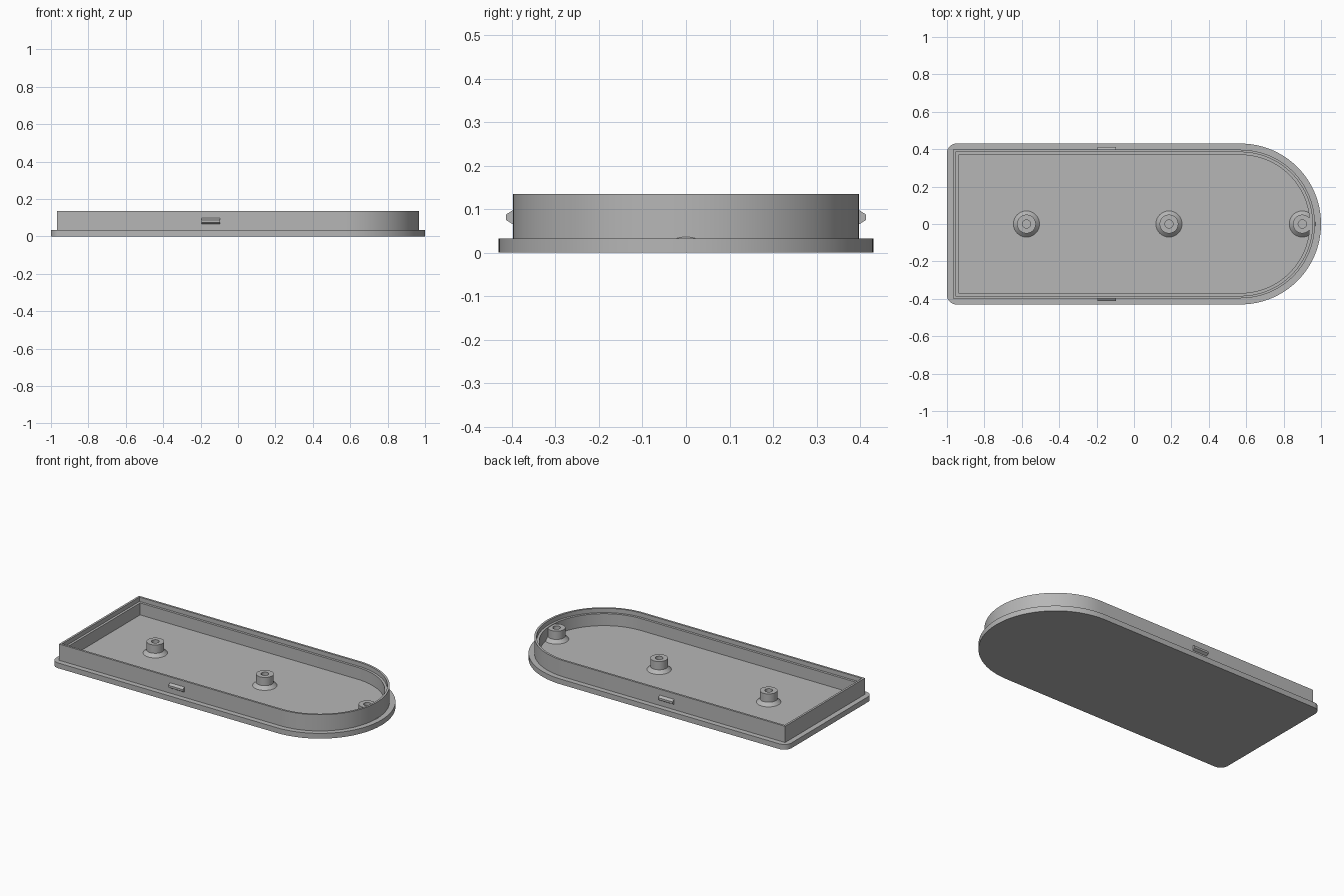
import bpy, bmesh, math

if "Cube" in bpy.data.objects:
    bpy.data.objects.remove(bpy.data.objects["Cube"])

grey = bpy.data.materials.new("light grey plastic")
grey.diffuse_color = (0.47, 0.47, 0.47, 1)
grey.use_nodes = True
grey.node_tree.nodes["Principled BSDF"].inputs["Base Color"].default_value = grey.diffuse_color

BASE_Z = 0.033      # top of the base plate / tray floor
WALL_Z = 0.135      # rim of the wall
STEP_Z = 0.108      # ledge inside the wall
HALF_W = 0.43
ARC_X = 0.57        # centre of the rounded end


def outline(inset, corner=0.0):
    """Straight-sided outline with a half-round right end, counter-clockwise."""
    r, left = HALF_W - inset, -1 + inset
    pts = []
    for i in range(65):
        a = -math.pi / 2 + math.pi * i / 64
        pts.append((ARC_X + r * math.cos(a), r * math.sin(a)))
    for sy, start in ((1, math.pi / 2), (-1, math.pi)):
        if corner == 0:
            pts.append((left, sy * r))
            continue
        for i in range(9):
            a = start + math.pi / 2 * i / 8
            pts.append((left + corner + corner * math.cos(a),
                        sy * (r - corner) + corner * math.sin(a)))
    return pts


def finish(name, bm):
    bmesh.ops.recalc_face_normals(bm, faces=bm.faces)
    me = bpy.data.meshes.new(name)
    bm.to_mesh(me)
    bm.free()
    ob = bpy.data.objects.new(name, me)
    me.materials.append(grey)
    bpy.context.collection.objects.link(ob)
    bpy.ops.object.select_all(action='DESELECT')
    ob.select_set(True)
    bpy.context.view_layer.objects.active = ob
    bpy.ops.object.shade_smooth_by_angle(angle=math.radians(25))
    return ob


def loft(name, loops, caps):
    """Bridge equal-length loops; cap the ends or close into a ring."""
    bm = bmesh.new()
    rings = [[bm.verts.new(p) for p in loop] for loop in loops]
    n = len(rings[0])
    pairs = list(zip(rings, rings[1:]))
    if not caps:
        pairs.append((rings[-1], rings[0]))
    for a, b in pairs:
        for i in range(n):
            j = (i + 1) % n
            bm.faces.new((a[i], a[j], b[j], b[i]))
    if caps:
        bm.faces.new(rings[0])
        bm.faces.new(rings[-1])
    return finish(name, bm)


# Base plate with rounded left corners
loft("base_plate", [[(x, y, z) for x, y in outline(0, 0.05)] for z in (0, BASE_Z)], True)

# Wall with an inner ledge
profile = [(0.033, BASE_Z), (0.033, WALL_Z), (0.046, WALL_Z),
           (0.046, STEP_Z), (0.061, STEP_Z), (0.061, BASE_Z)]
loft("wall", [[(x, y, z) for x, y in outline(d)] for d, z in profile], False)

# Screw posts with flared foot and blind hole
post = [(0.07, BASE_Z), (0.05, BASE_Z + 0.02), (0.05, 0.105), (0.022, 0.105), (0.022, BASE_Z + 0.002)]
for k, px in enumerate((-0.575, 0.187, 0.9)):
    rings = [[(px + r * math.cos(math.tau * i / 48), r * math.sin(math.tau * i / 48), z)
              for i in range(48)] for r, z in post]
    loft(f"screw_post_{k + 1}", rings, True)

# Snap clips on both long sides
for side, s in (("front", -1), ("back", 1)):
    section = [(0.39, 0.065), (0.397, 0.065), (0.413, 0.075), (0.413, 0.088), (0.397, 0.098), (0.39, 0.098)]
    loft(f"{side}_clip", [[(x, s * y, z) for y, z in section] for x in (-0.195, -0.095)], True)
